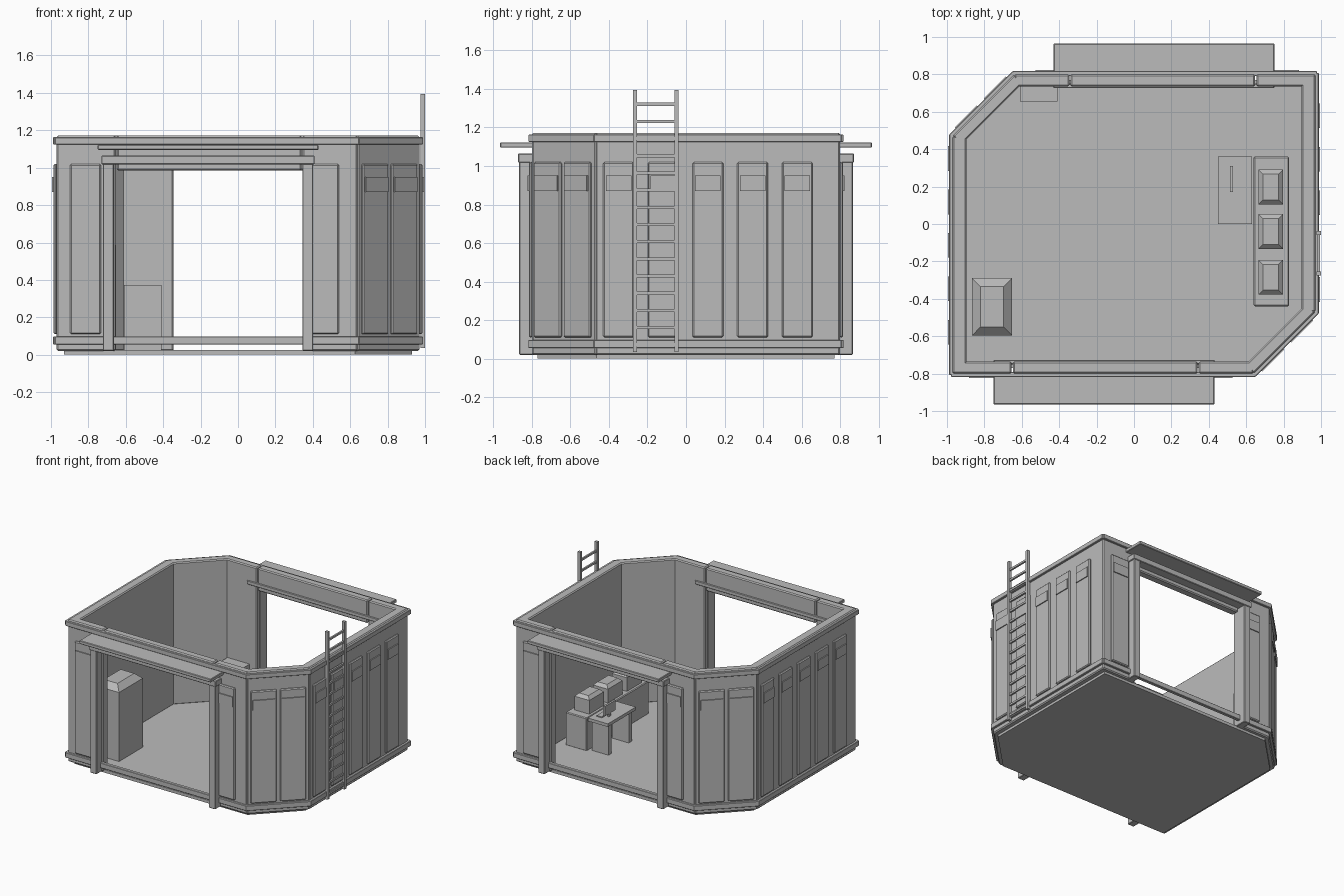
import bpy, bmesh, math
from mathutils import Matrix, Vector

if "Cube" in bpy.data.objects:
    bpy.data.objects.remove(bpy.data.objects["Cube"])

grey = bpy.data.materials.new("plain_grey")
grey.diffuse_color = (0.5, 0.5, 0.5, 1)
grey.use_nodes = True
grey.node_tree.nodes["Principled BSDF"].inputs["Base Color"].default_value = grey.diffuse_color


def finish(name, bm, frame):
    bmesh.ops.recalc_face_normals(bm, faces=bm.faces)
    bm.transform(frame)
    me = bpy.data.meshes.new(name)
    bm.to_mesh(me)
    bm.free()
    me.materials.append(grey)
    ob = bpy.data.objects.new(name, me)
    bpy.context.collection.objects.link(ob)
    return ob


def box(name, x, y, z, bevel=0.0, frame=Matrix(), top_only=False):
    """Box from (min, max) ranges, with an optional flat chamfer."""
    bm = bmesh.new()
    bmesh.ops.create_cube(bm, size=1)
    for v in bm.verts:
        v.co = Vector(((r[0] + r[1]) / 2 + c * (r[1] - r[0])) for r, c in zip((x, y, z), v.co))
    if bevel:
        edges = [e for e in bm.edges if not top_only or all(v.co.z > z[1] - 1e-5 for v in e.verts)]
        bmesh.ops.bevel(bm, geom=edges, offset=bevel, segments=1, affect='EDGES', profile=0.5)
    return finish(name, bm, frame)


def wall_frame(p, q):
    """Local x runs along the wall, local -y points outwards."""
    d = Vector((q[0] - p[0], q[1] - p[1], 0))
    return Matrix.Translation((p[0], p[1], 0)) @ Matrix.Rotation(math.atan2(d.y, d.x), 4, 'Z'), d.length


def panel(name, c, w, frame):
    """Raised wall panel with a small plate near its top."""
    box(name + "_panel", (c - w / 2, c + w / 2), (-0.016, 0.005), (0.11, 1.02), 0.007, frame)
    box(name + "_plate", (c - w / 2 + 0.014, c + w / 2 - 0.014), (-0.024, -0.015), (0.87, 0.95), 0, frame)


def rails(name, length, frame):
    for tag, z in (("lower", (0.055, 0.097)), ("upper", (1.125, 1.163))):
        box(f"{name}_{tag}_rail", (-0.008, length + 0.008), (-0.018, 0.01), z, 0.003, frame)


TH = 0.065           # wall thickness
WZ = (0.02, 1.172)   # wall height range

# floor slab with two cut corners
bm = bmesh.new()
outline = [(-0.93, -0.77), (0.625, -0.77), (0.93, -0.465), (0.93, 0.77), (-0.625, 0.77), (-0.93, 0.465)]
face = bm.faces.new([bm.verts.new((x, y, 0)) for x, y in outline])
ext = bmesh.ops.extrude_face_region(bm, geom=[face])
bmesh.ops.translate(bm, vec=(0, 0, 0.025), verts=[g for g in ext["geom"] if isinstance(g, bmesh.types.BMVert)])
finish("floor", bm, Matrix())

# the shell repeats under a half turn
for side, angle in (("front", 0), ("back", math.pi)):
    turn = Matrix.Rotation(angle, 4, 'Z')

    # doorway wall: two piers and a lintel
    f, n = wall_frame((-0.97, -0.80), (0.64, -0.80))
    f = turn @ f
    box(side + "_wide_pier", (0, 0.316), (0, TH), WZ, 0.008, f)
    box(side + "_narrow_pier", (1.316, n), (0, TH), WZ, 0.008, f)
    box(side + "_lintel", (0.322, 1.31), (0, TH), (0.985, 1.172), 0.008, f)
    panel(side + "_wide_pier", 0.155, 0.165, f)
    panel(side + "_narrow_pier", 1.43, 0.16, f)
    rails(side, n, f)

    # door frame and awning
    for tag, a in (("left", 0.248), ("right", 1.314)):
        box(f"{side}_door_{tag}_post", (a, a + 0.058), (-0.066, 0.03), (0.02, 1.03), 0.004, turn @ wall_frame((-0.97, -0.80), (0.64, -0.80))[0])
    box(side + "_door_header", (0.24, 1.38), (-0.072, 0.01), (1.018, 1.065), 0.004, f)
    box(side + "_door_inner_trim", (0.22, 1.40), (0.05, 0.074), (1.02, 1.05), 0.003, f)
    box(side + "_awning", (0.22, 1.40), (-0.165, 0.01), (1.095, 1.123), 0.004, f)

    # cut corner wall
    f, n = wall_frame((0.64, -0.80), (0.97, -0.47))
    f = turn @ f
    box(side + "_corner_wall", (0, n), (0, TH), WZ, 0.008, f)
    panel(side + "_corner_first", n * 0.265, 0.195, f)
    panel(side + "_corner_second", n * 0.735, 0.195, f)
    rails(side + "_corner", n, f)

    # long side wall with five panels
    f, n = wall_frame((0.97, -0.47), (0.97, 0.80))
    f = turn @ f
    box(side + "_side_wall", (0, n), (0, 0.075), WZ, 0.008, f)
    for i in range(5):
        panel(f"{side}_side_{i + 1}", 0.12 + 0.232 * i, 0.16, f)
    rails(side + "_side", n, f)

# ladder on the right wall
for tag, y in (("front", -0.265), ("back", -0.049)):
    box(f"ladder_{tag}_rail", (0.975, 1.0), (y - 0.011, y + 0.011), (0.035, 1.395))
for i in range(15):
    z = 0.072 + i * 0.0892
    box(f"ladder_rung_{i + 1}", (0.981, 0.995), (-0.26, -0.055), (z - 0.008, z + 0.008))

# locker and low box
box("locker", (-0.865, -0.652), (-0.595, -0.29), (0.02, 0.63), 0.045, top_only=True)
box("low_corner_box", (-0.61, -0.41), (0.655, 0.745), (0.02, 0.373))

# long counter with three chamfered housings
box("counter", (0.64, 0.83), (-0.44, 0.36), (0.02, 0.29), 0.006)
for i, y in enumerate((0.198, -0.04, -0.285)):
    box(f"counter_housing_{i + 1}", (0.665, 0.797), (y - 0.093, y + 0.093), (0.285, 0.425), 0.024, top_only=True)

# small desk with screen and keyboard
box("desk_top", (0.45, 0.63), (0.0, 0.36), (0.27, 0.295))
for tag, y in (("back", 0.31), ("front", 0.05)):
    box(f"desk_{tag}_leg", (0.465, 0.615), (y - 0.02, y + 0.02), (0.02, 0.275))
box("desk_screen", (0.512, 0.528), (0.17, 0.31), (0.32, 0.40))
box("desk_screen_stand", (0.514, 0.526), (0.225, 0.255), (0.29, 0.325))
box("desk_keyboard", (0.545, 0.592), (0.17, 0.30), (0.294, 0.303))
